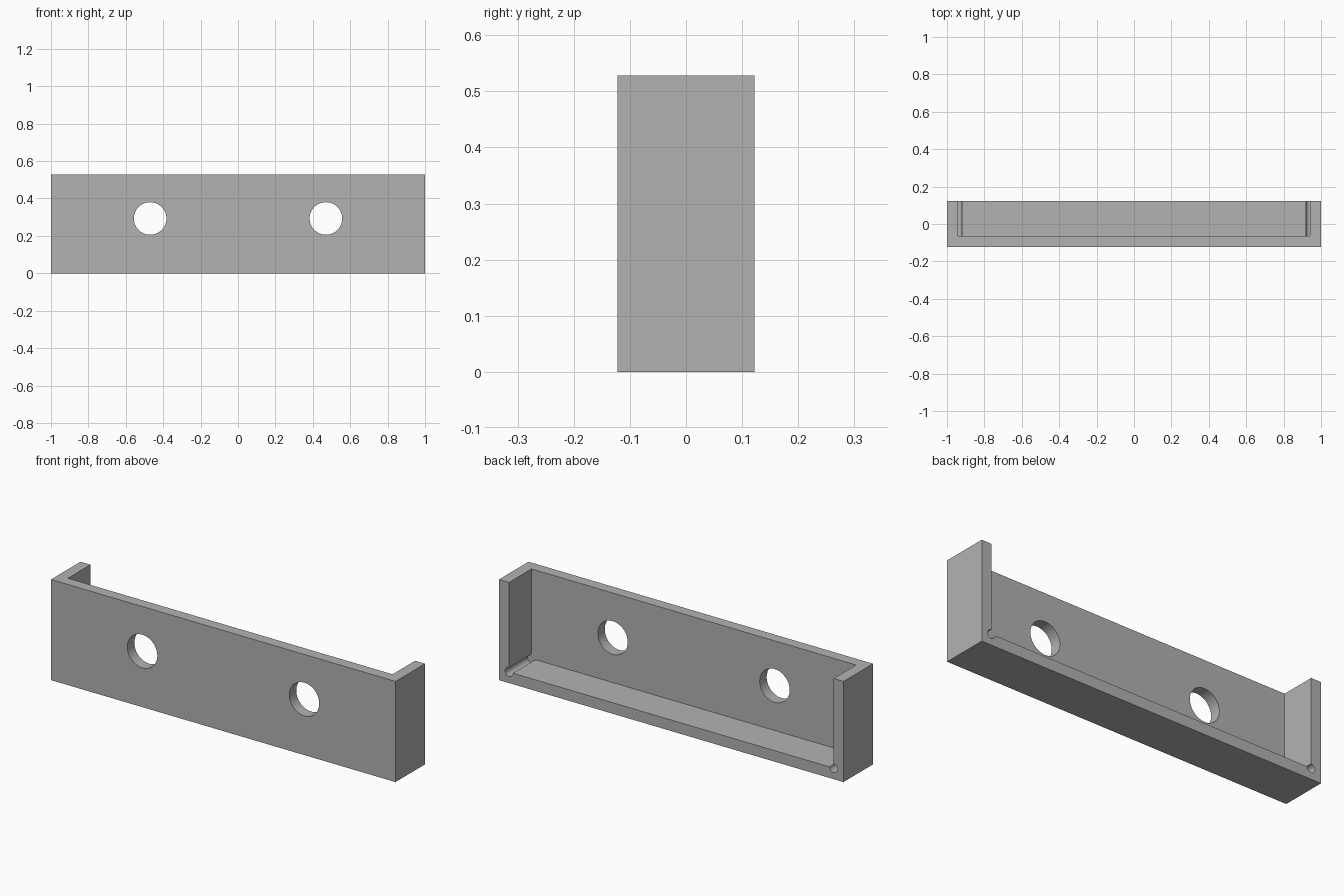
import bpy, math

old = bpy.data.objects.get("Cube")
if old:
    bpy.data.objects.remove(old, do_unlink=True)

LENGTH, DEPTH, HEIGHT = 2.0, 0.244, 0.528
WALL = 0.058
HOLE_X, HOLE_R = 0.47, 0.087
RELIEF_R = 0.023
INNER_X = LENGTH / 2 - WALL
INNER_Y = -DEPTH / 2 + WALL

grey = bpy.data.materials.new("plain grey")
grey.use_nodes = True
colour = (0.448, 0.448, 0.448, 1)
grey.diffuse_color = colour
grey.node_tree.nodes["Principled BSDF"].inputs["Base Color"].default_value = colour


def box(name, low, high):
    centre = [(a + b) / 2 for a, b in zip(low, high)]
    bpy.ops.mesh.primitive_cube_add(size=1, location=centre)
    ob = bpy.context.object
    ob.name = name
    ob.scale = [b - a for a, b in zip(low, high)]
    bpy.ops.object.transform_apply(location=True, rotation=True, scale=True)
    ob.data.materials.append(grey)
    return ob


def rod(name, x, z, radius, y_start, y_end, sides):
    """Cylinder running front to back."""
    bpy.ops.mesh.primitive_cylinder_add(
        vertices=sides, radius=radius, depth=y_end - y_start,
        location=(x, (y_start + y_end) / 2, z), rotation=(math.pi / 2, 0, 0))
    ob = bpy.context.object
    ob.name = name
    bpy.ops.object.transform_apply(location=True, rotation=True, scale=True)
    ob.data.materials.append(grey)
    return ob


def cut(target, cutter):
    mod = target.modifiers.new(cutter.name, 'BOOLEAN')
    mod.operation = 'DIFFERENCE'
    mod.solver = 'EXACT'
    mod.object = cutter
    bpy.ops.object.select_all(action='DESELECT')
    target.select_set(True)
    bpy.context.view_layer.objects.active = target
    bpy.ops.object.modifier_apply(modifier=mod.name)
    bpy.data.objects.remove(cutter, do_unlink=True)


# Solid block, hollowed so the top and back stay open
bracket = box("bracket", (-LENGTH / 2, -DEPTH / 2, 0), (LENGTH / 2, DEPTH / 2, HEIGHT))
cut(bracket, box("pocket", (-INNER_X, INNER_Y, WALL), (INNER_X, DEPTH, HEIGHT * 2)))

# Mounting holes through the front plate and relief grooves in the lower corners
for side in (-1, 1):
    cut(bracket, rod("mounting_hole", side * HOLE_X, (HEIGHT + WALL) / 2,
                     HOLE_R, -DEPTH, 0, 64))
    cut(bracket, rod("corner_relief", side * INNER_X, WALL,
                     RELIEF_R, INNER_Y, DEPTH, 32))

bpy.ops.object.shade_smooth_by_angle(angle=math.radians(30))
